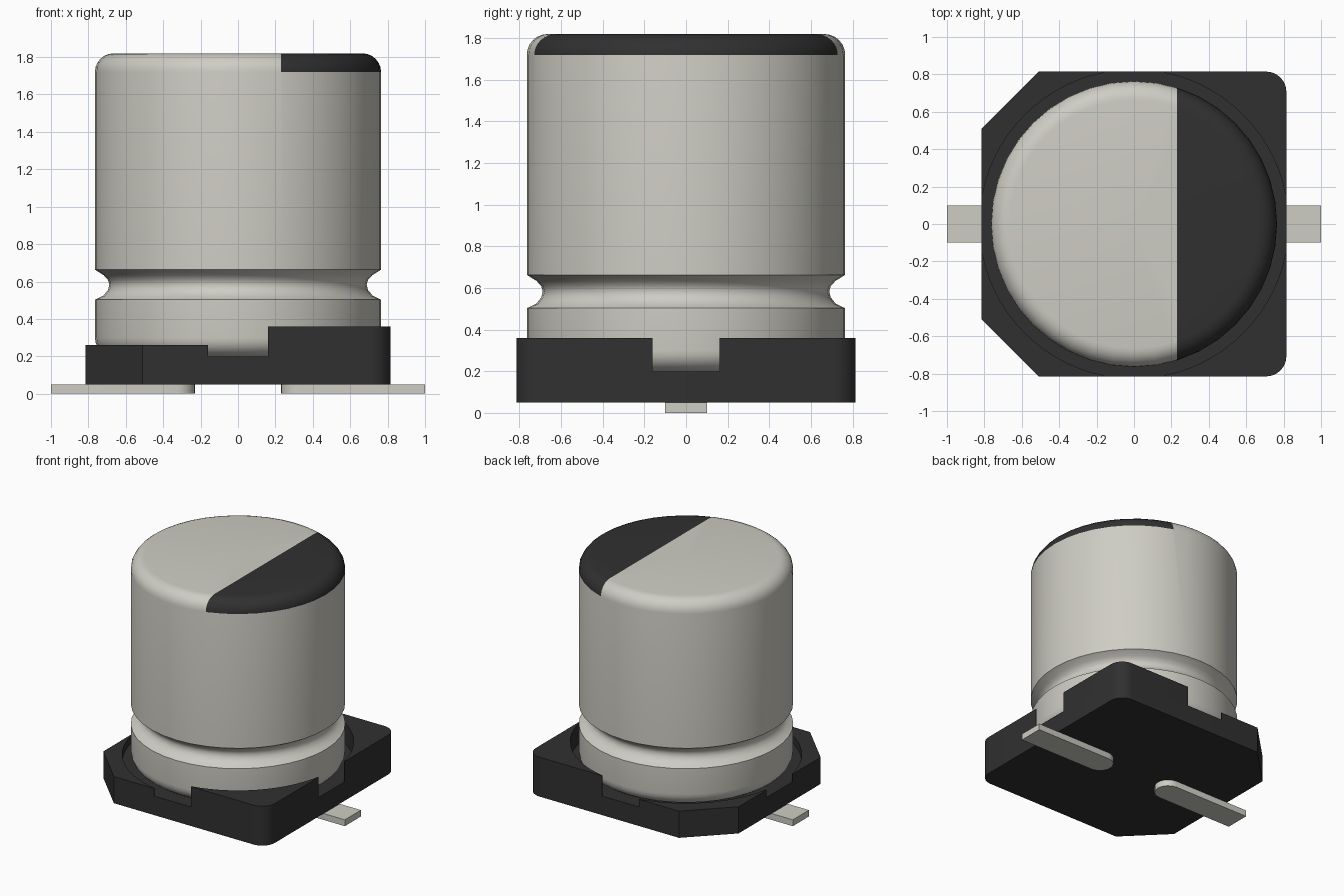
import bpy, bmesh
from math import sin, cos, pi, asin, radians

if "Cube" in bpy.data.objects:
    bpy.data.objects.remove(bpy.data.objects["Cube"])


def material(name, colour):
    m = bpy.data.materials.new(name)
    m.use_nodes = True
    m.diffuse_color = (*colour, 1)
    bsdf = next(n for n in m.node_tree.nodes if n.type == 'BSDF_PRINCIPLED')
    bsdf.inputs["Base Color"].default_value = (*colour, 1)
    return m


metal = material("warm silver", (0.62, 0.61, 0.55))
black = material("matt black", (0.03, 0.03, 0.03))


def finish(bm, name, *mats):
    bmesh.ops.recalc_face_normals(bm, faces=bm.faces)
    mesh = bpy.data.meshes.new(name)
    bm.to_mesh(mesh)
    bm.free()
    for m in mats:
        mesh.materials.append(m)
    ob = bpy.data.objects.new(name, mesh)
    bpy.context.collection.objects.link(ob)
    bpy.ops.object.select_all(action='DESELECT')
    ob.select_set(True)
    bpy.context.view_layer.objects.active = ob
    bpy.ops.object.shade_smooth_by_angle(angle=radians(32))
    return ob


def arc(cx, cy, r, a0, a1, n):
    return [(cx + r * cos(a0 + (a1 - a0) * i / n),
             cy + r * sin(a0 + (a1 - a0) * i / n)) for i in range(n + 1)]


def prism(bm, outline, z0, z1):
    face = bm.faces.new([bm.verts.new((x, y, z0)) for x, y in outline])
    out = bmesh.ops.extrude_face_region(bm, geom=[face], use_keep_orig=True)
    verts = [v for v in out["geom"] if isinstance(v, bmesh.types.BMVert)]
    bmesh.ops.translate(bm, verts=verts, vec=(0, 0, z1 - z0))


# Base: floor plate with four raised corners around a round seat
HALF, ROUND, CUT, SLOT, SEAT = 0.815, 0.11, 0.51, 0.16, 0.825
FLOOR = 0.20
rounded = arc(HALF - ROUND, HALF - ROUND, ROUND, 0, pi / 2, 8)
chamfered = [(HALF, CUT), (CUT, HALF)]

bm = bmesh.new()
plate = []
for sx, sy in ((1, 1), (-1, 1), (-1, -1), (1, -1)):
    corner = rounded if sx > 0 else chamfered
    side = [(x * sx, y * sy) for x, y in corner]
    plate += side if sx * sy > 0 else side[::-1]
prism(bm, plate, 0.05, FLOOR)

a = asin(SLOT / SEAT)
seat_arc = arc(0, 0, SEAT, pi / 2 - a, a, 14)
for sx in (1, -1):
    corner = rounded if sx > 0 else chamfered
    block = [(HALF, SLOT)] + corner + [(SLOT, HALF)] + seat_arc
    for sy in (1, -1):
        prism(bm, [(x * sx, y * sy) for x, y in block],
              FLOOR, 0.36 if sx > 0 else 0.26)
finish(bm, "base", black)

# Can: lathed profile with rounded ends and a crimped groove
R, F, TOP = 0.765, 0.10, 1.82
groove = [(R, 0.503), (0.72, 0.524), (0.695, 0.555), (0.688, 0.583),
          (0.695, 0.608), (0.718, 0.634), (R, 0.663)]
profile = ([(0, FLOOR)] + arc(R - F, FLOOR + F, F, -pi / 2, 0, 6) + groove
           + arc(R - F, TOP - F, F, 0, pi / 2, 6) + [(0, TOP)])
bm = bmesh.new()
verts = [bm.verts.new((r, 0, z)) for r, z in profile]
edges = [bm.edges.new(p) for p in zip(verts, verts[1:])]
bmesh.ops.spin(bm, geom=verts + edges, cent=(0, 0, 0), axis=(0, 0, 1),
               angle=2 * pi, steps=40)
bmesh.ops.remove_doubles(bm, verts=bm.verts, dist=0.0005)

# Dark polarity mark on one side of the lid
STRIPE = 0.23


def lid_faces():
    return [f for f in bm.faces if min(v.co.z for v in f.verts) > TOP - F - 0.001]


lid = lid_faces()
geom = set(lid)
for f in lid:
    geom.update(f.edges)
    geom.update(f.verts)
bmesh.ops.bisect_plane(bm, geom=list(geom), dist=0.0001,
                       plane_co=(STRIPE, 0, 0), plane_no=(1, 0, 0))
for f in lid_faces():
    if f.calc_center_median().x > STRIPE:
        f.material_index = 1
finish(bm, "can", metal, black)

# Leads: flat tabs with rounded inner ends
W = 0.10
for name, s in (("left_lead", 1), ("right_lead", -1)):
    bm = bmesh.new()
    tab = [(1, -W), (1, W)] + arc(0.23 + W, 0, W, pi / 2, 3 * pi / 2, 12)
    prism(bm, [(x * s, y) for x, y in tab], 0, 0.05)
    finish(bm, name, metal)
